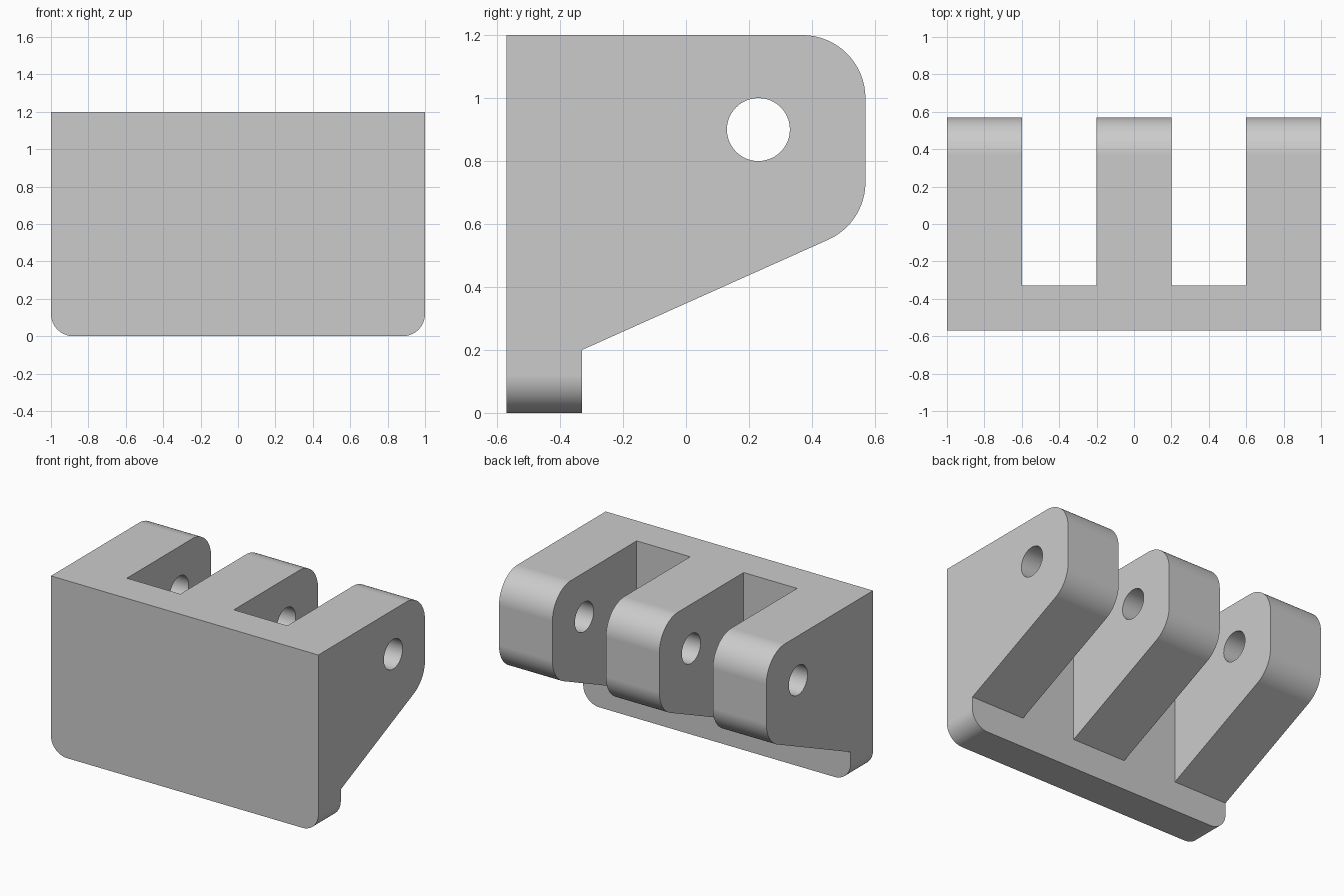
import bpy, bmesh
from math import cos, sin, pi, radians
from mathutils import Vector

if "Cube" in bpy.data.objects:
    bpy.data.objects.remove(bpy.data.objects["Cube"])

FRONT, BACK, TIP = -0.57, -0.33, 0.57
TOP, LUG_WIDTH = 1.2, 0.4

grey = bpy.data.materials.new("plain_grey")
grey.use_nodes = True
grey.diffuse_color = (0.6, 0.6, 0.6, 1)
grey.node_tree.nodes["Principled BSDF"].inputs["Base Color"].default_value = grey.diffuse_color


def round_corner(before, corner, after, radius, steps=16):
    """Points of a fillet arc at a profile corner."""
    c = Vector(corner)
    a = (Vector(before) - c).normalized()
    b = (Vector(after) - c).normalized()
    half = a.angle(b) / 2
    centre = c + (a + b).normalized() * (radius / sin(half))
    reach = radius * cos(half) / sin(half)
    u, v = c + a * reach - centre, c + b * reach - centre
    sweep = pi - 2 * half
    return [centre + (u * sin(sweep * (1 - i / steps)) + v * sin(sweep * i / steps)) / sin(sweep)
            for i in range(steps + 1)]


def extrude(name, points, place, depth):
    """Solid made by sweeping a flat profile along a vector."""
    bm = bmesh.new()
    face = bm.faces.new([bm.verts.new(place(p[0], p[1])) for p in points])
    swept = bmesh.ops.extrude_face_region(bm, geom=[face], use_keep_orig=True)
    moved = [g for g in swept["geom"] if isinstance(g, bmesh.types.BMVert)]
    bmesh.ops.translate(bm, vec=depth, verts=moved)
    bmesh.ops.recalc_face_normals(bm, faces=bm.faces)
    mesh = bpy.data.meshes.new(name)
    bm.to_mesh(mesh)
    bm.free()
    mesh.materials.append(grey)
    obj = bpy.data.objects.new(name, mesh)
    bpy.context.collection.objects.link(obj)
    return obj


def combine(body, other, operation):
    mod = body.modifiers.new(operation.lower(), "BOOLEAN")
    mod.operation, mod.solver, mod.object = operation, "EXACT", other
    bpy.context.view_layer.objects.active = body
    bpy.ops.object.modifier_apply(modifier=mod.name)
    bpy.data.objects.remove(other)


# Front plate with rounded lower corners
lower = round_corner((-1, TOP), (-1, 0), (1, 0), 0.12)
lower += round_corner((-1, 0), (1, 0), (1, TOP), 0.12)
bracket = extrude("hinge_bracket", [(-1, TOP)] + lower + [(1, TOP)],
                  lambda x, z: (x, FRONT, z), (0, BACK - FRONT, 0))

# Three lugs with rounded tips and sloping undersides
root_low, tip_low, tip_top, root_top = (BACK, 0.2), (TIP, 0.603), (TIP, TOP), (BACK, TOP)
profile = [root_low]
profile += round_corner(root_low, tip_low, tip_top, 0.2)
profile += round_corner(tip_low, tip_top, root_top, 0.2)
profile += [root_top]
for x in (-1, -0.2, 0.6):
    lug = extrude("lug", profile, lambda y, z: (x, y, z), (LUG_WIDTH, 0, 0))
    combine(bracket, lug, "UNION")

# Pin hole through all lugs
circle = [(0.23 + 0.1 * cos(i * pi / 24), 0.9 + 0.1 * sin(i * pi / 24)) for i in range(48)]
pin = extrude("pin_hole_cutter", circle, lambda y, z: (-1.1, y, z), (2.2, 0, 0))
pin.hide_render = True
combine(bracket, pin, "DIFFERENCE")

# Merge coplanar faces and smooth the fillets
bm = bmesh.new()
bm.from_mesh(bracket.data)
bmesh.ops.remove_doubles(bm, verts=bm.verts, dist=0.0001)
bmesh.ops.dissolve_limit(bm, angle_limit=radians(0.5), verts=bm.verts, edges=bm.edges)
bm.to_mesh(bracket.data)
bm.free()
bpy.ops.object.select_all(action="DESELECT")
bracket.select_set(True)
bpy.context.view_layer.objects.active = bracket
bpy.ops.object.shade_smooth_by_angle(angle=radians(20))
weighted = bracket.modifiers.new("flat_face_normals", "WEIGHTED_NORMAL")
weighted.keep_sharp = True
